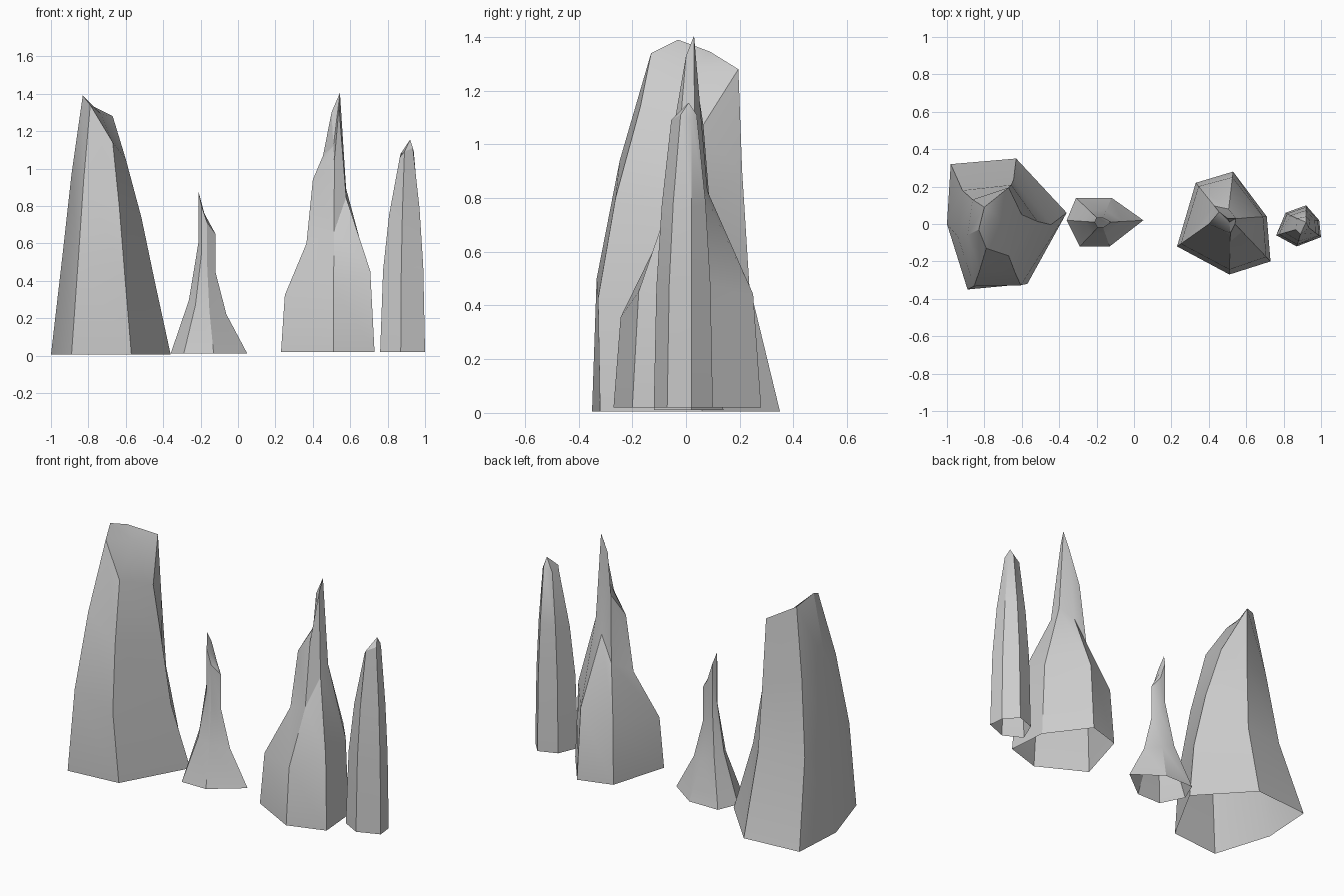
import bpy, bmesh, math
from mathutils import Vector

if "Cube" in bpy.data.objects:
    bpy.data.objects.remove(bpy.data.objects["Cube"])


def rock(name, z0, base, tip, rings, peak):
    """Open-bottomed spire: base outline blended into an uneven broken tip.
    rings: (height fraction, blend toward tip, y shift)."""
    bm = bmesh.new()
    levels = []
    for h, f, dy in [(0, 0, 0)] + rings + [(1, 1, 0)]:
        ring = []
        for (bx, by), (tx, ty, tz) in zip(base, tip):
            p = Vector((bx, by, 0)).lerp(Vector((tx, ty, 0)), f)
            ring.append(bm.verts.new((p.x, p.y + dy, z0 + h * (tz - z0))))
        levels.append(ring)
    n = len(base)
    # side walls
    for lo, hi in zip(levels, levels[1:]):
        for i in range(n):
            j = (i + 1) % n
            bm.faces.new((lo[i], lo[j], hi[j], hi[i]))
    # broken cap
    top = bm.verts.new(peak)
    for i in range(n):
        bm.faces.new((levels[-1][i], levels[-1][(i + 1) % n], top))
    # outlines are listed clockwise, so turn the faces outward
    bmesh.ops.reverse_faces(bm, faces=bm.faces[:])
    me = bpy.data.meshes.new(name)
    bm.to_mesh(me)
    bm.free()
    ob = bpy.data.objects.new(name, me)
    bpy.context.collection.objects.link(ob)
    bpy.ops.object.select_all(action='DESELECT')
    ob.select_set(True)
    bpy.context.view_layer.objects.active = ob
    bpy.ops.object.shade_smooth_by_angle(angle=math.radians(30))
    return ob


# broad blunt rock on the left
rock("large_rock", 0.005,
     [(-.98, .32), (-.63, .35), (-.36, .06), (-.57, -.32), (-.89, -.35), (-1, 0)],
     [(-.80, .09, 1.345), (-.67, .195, 1.28), (-.60, .05, 1.05),
      (-.67, -.17, 1.14), (-.79, -.13, 1.34), (-.83, -.03, 1.39)],
     [(.37, .35, -.06), (.7, .65, -.04)], (-.73, .04, 1.29))

# small flared spike
rock("small_spike", 0.01,
     [(-.36, .02), (-.31, .14), (-.12, .14), (.05, .02), (-.13, -.12), (-.29, -.12)],
     [(-.212, .01, .88), (-.20, .035, .82), (-.165, .035, .71),
      (-.12, .01, .65), (-.165, -.02, .71), (-.195, -.02, .80)],
     [(.33, .66, 0), (.68, 1.0, 0)], (-.18, .01, .76))

# tall spire with a stepped shoulder
rock("tall_spire", 0.02,
     [(.23, -.12), (.33, .22), (.53, .28), (.71, .04), (.73, -.20), (.51, -.27)],
     [(.40, 0, .94), (.455, .065, 1.07), (.50, .03, 1.30),
      (.545, .03, 1.405), (.54, 0, 1.33), (.515, -.05, 1.04)],
     [(.33, .12, 0), (.63, .8, 0)], (.51, .01, 1.12))

# slim column on the right
rock("slim_column", 0.02,
     [(.76, -.06), (.81, .06), (.92, .10), (.99, .02), (1.0, -.07), (.87, -.12)],
     [(.865, -.03, 1.06), (.87, .03, 1.08), (.92, .04, 1.11),
      (.94, .02, 1.09), (.935, -.02, 1.11), (.89, -.055, 1.09)],
     [(.42, .15, 0), (.7, .45, 0)], (.92, .01, 1.155))
